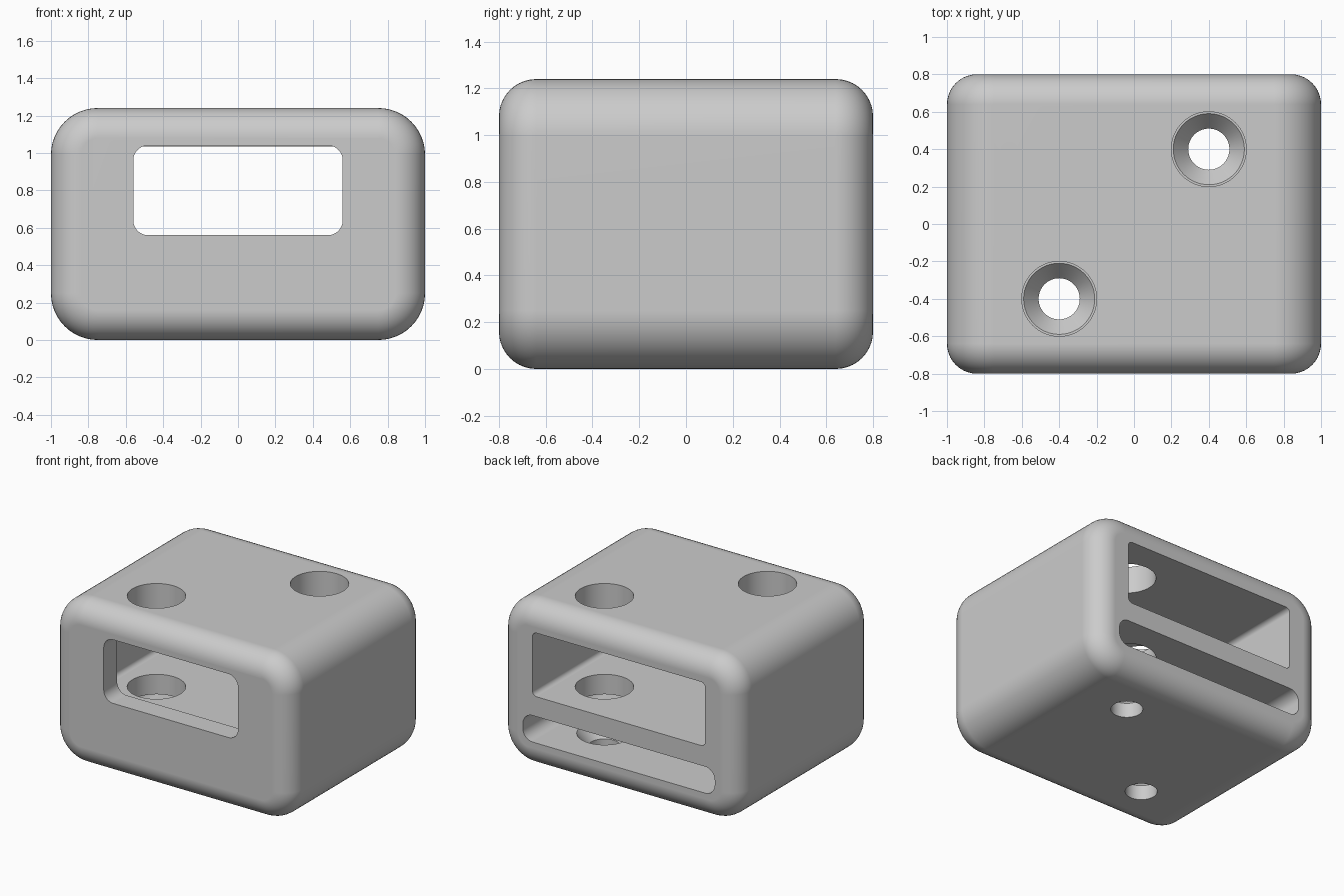
import bpy, bmesh
from math import sin, cos, pi

if "Cube" in bpy.data.objects:
    bpy.data.objects.remove(bpy.data.objects["Cube"])

grey = bpy.data.materials.new("plain grey")
grey.use_nodes = True
colour = (0.6, 0.6, 0.6, 1)
grey.diffuse_color = colour
grey.node_tree.nodes["Principled BSDF"].inputs["Base Color"].default_value = colour


def loft(name, rings):
    """Closed solid through rings of equal point count."""
    bm = bmesh.new()
    loops = [[bm.verts.new(p) for p in ring] for ring in rings]
    n = len(loops[0])
    for a, b in zip(loops, loops[1:]):
        for i in range(n):
            j = (i + 1) % n
            bm.faces.new((a[i], a[j], b[j], b[i]))
    bm.faces.new(loops[0][::-1])
    bm.faces.new(loops[-1])
    bmesh.ops.recalc_face_normals(bm, faces=bm.faces)
    mesh = bpy.data.meshes.new(name)
    bm.to_mesh(mesh)
    bm.free()
    mesh.materials.append(grey)
    obj = bpy.data.objects.new(name, mesh)
    bpy.context.collection.objects.link(obj)
    return obj


def rounded_ring(y, half_width, z0, z1, r, steps=12):
    """Rounded rectangle in the XZ plane at depth y."""
    points = []
    for q, (sx, sz) in enumerate([(1, 1), (-1, 1), (-1, 0), (1, 0)]):
        cx = sx * (half_width - r)
        cz = z1 - r if sz else z0 + r
        for i in range(steps + 1):
            t = (q + i / steps) * pi / 2
            points.append((cx + r * cos(t), y, cz + r * sin(t)))
    return points


def rounded_prism(name, y0, y1, *shape):
    return loft(name, [rounded_ring(y, *shape) for y in (y0, y1)])


def turned(name, cx, cy, profile, n=64):
    """Solid of revolution about a vertical axis from (radius, z) pairs."""
    return loft(name, [[(cx + r * cos(2 * pi * i / n), cy + r * sin(2 * pi * i / n), z)
                        for i in range(n)] for r, z in profile])


# Body: rounded block with softly filleted front and back rims
W, D, H, R, F = 1.0, 0.8, 1.24, 0.25, 0.16
steps = 10
rim = [(F * (1 - sin(i / steps * pi / 2)), D - F * (1 - cos(i / steps * pi / 2)))
       for i in range(steps + 1)]
stations = [(o, -y) for o, y in rim] + [(o, y) for o, y in reversed(rim)]
body = loft("housing", [rounded_ring(y, W - o, o, H - o, R - o) for o, y in stations])

# Openings: back cavity, front window, lower slot
cutters = [
    rounded_prism("cavity_cutter", -0.64, 1.0, 0.72, 0.555, 1.035, 0.035),
    rounded_prism("window_cutter", -1.0, -0.6, 0.56, 0.56, 1.04, 0.08),
    rounded_prism("slot_cutter", -0.64, 1.0, 0.8, 0.205, 0.405, 0.08),
]

# Screw holes: wide access bore above, countersink in the slot floor
bore = [(0.11, -0.1), (0.11, 0.11), (0.19, 0.205), (0.19, 0.3), (0.2, 0.3), (0.2, 1.4)]
for side in (-1, 1):
    cutters.append(turned("screw_hole_cutter", 0.4 * side, 0.4 * side, bore))

bpy.context.view_layer.objects.active = body
body.select_set(True)
for cutter in cutters:
    mod = body.modifiers.new("cut", "BOOLEAN")
    mod.operation = "DIFFERENCE"
    mod.solver = "EXACT"
    mod.object = cutter
    bpy.ops.object.modifier_apply(modifier=mod.name)
    bpy.data.objects.remove(cutter)

# Smooth curves with flat sides and crisp openings
bpy.ops.object.shade_smooth_by_angle(angle=pi / 6)
flat = body.modifiers.new("flat sides", "WEIGHTED_NORMAL")
flat.keep_sharp = True
